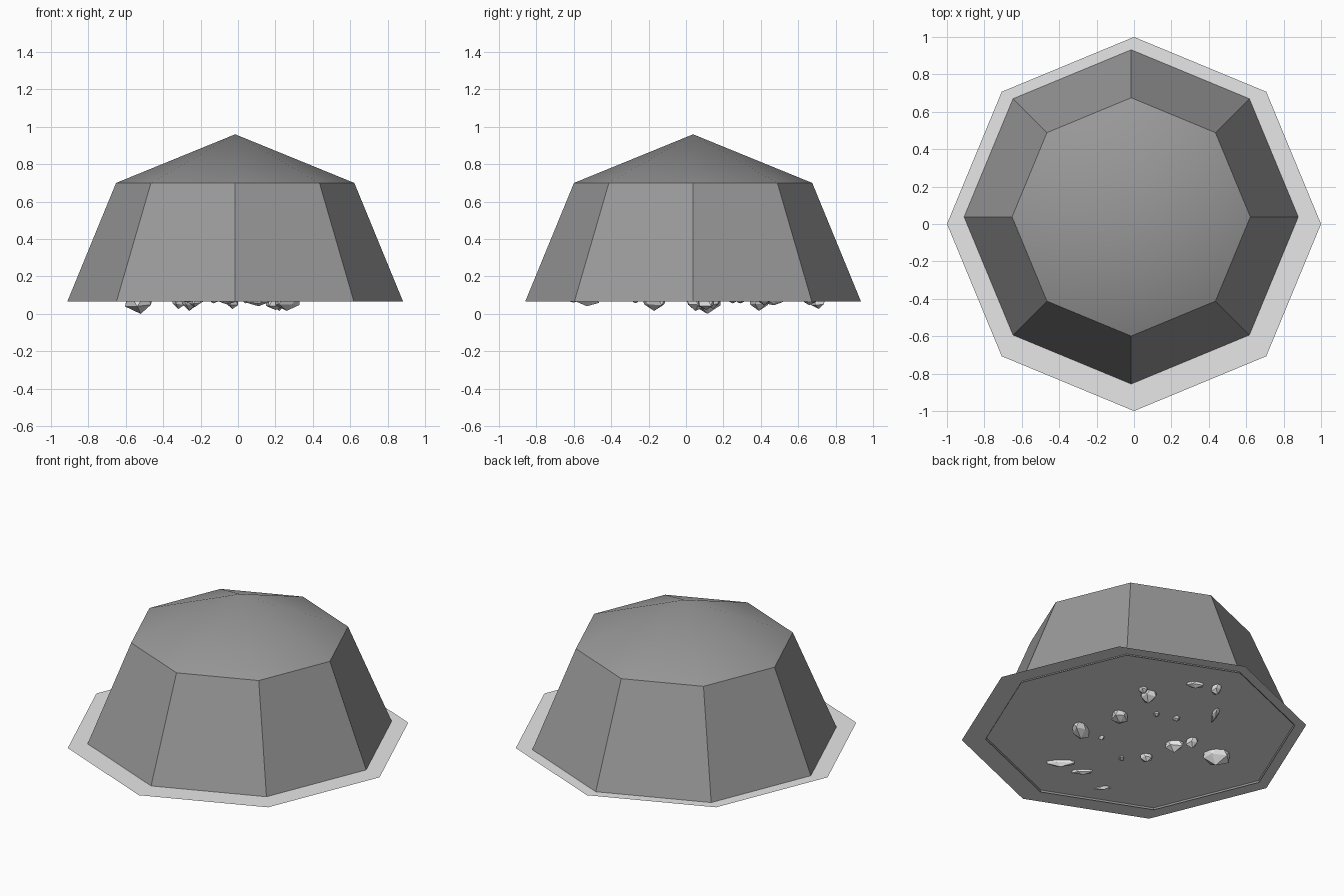
import bpy, bmesh, math, random
from mathutils import Vector, Matrix

old = bpy.data.objects.get("Cube")
if old:
    bpy.data.objects.remove(old, do_unlink=True)

random.seed(4)
SIDES = 8
BASE_Z = 0.076


def material(name, rgb):
    m = bpy.data.materials.new(name)
    m.use_nodes = True
    m.diffuse_color = (*rgb, 1)
    m.node_tree.nodes["Principled BSDF"].inputs["Base Color"].default_value = (*rgb, 1)
    return m


def make_object(name, bm, mat):
    bmesh.ops.recalc_face_normals(bm, faces=bm.faces)
    me = bpy.data.meshes.new(name)
    bm.to_mesh(me)
    bm.free()
    me.materials.append(mat)
    ob = bpy.data.objects.new(name, me)
    bpy.context.collection.objects.link(ob)
    return ob


def ring(bm, radius, z, cx=0.0, cy=0.0):
    step = 2 * math.pi / SIDES
    return [bm.verts.new((cx + radius * math.cos(i * step),
                          cy + radius * math.sin(i * step), z)) for i in range(SIDES)]


light_grey = material("light grey", (0.8, 0.8, 0.8))
dark_grey = material("dark grey", (0.32, 0.32, 0.32))

# Flat octagonal ground plate
bm = bmesh.new()
bm.faces.new(ring(bm, 1.0, BASE_Z))
make_object("base_plate", bm, light_grey)

# Octagonal shell, open below, with sloping walls and a shallow pointed roof
bm = bmesh.new()
cx, cy = -0.015, 0.038
low = ring(bm, 0.898, 0.065, cx, cy)
high = ring(bm, 0.637, 0.70, cx, cy)
apex = bm.verts.new((cx, cy, 0.96))
for i in range(SIDES):
    j = (i + 1) % SIDES
    bm.faces.new((low[i], low[j], high[j], high[i]))
    bm.faces.new((high[i], high[j], apex))
shell = make_object("dome_shell", bm, dark_grey)
bpy.ops.object.select_all(action='DESELECT')
shell.select_set(True)
bpy.context.view_layer.objects.active = shell
bpy.ops.object.shade_smooth_by_angle(angle=math.radians(30))

# Rough stones poking out under the plate: x, y, half length, half width, depth
stones = [
    (0.26, -0.17, 0.060, 0.100, 0.060), (0.20, 0.11, 0.050, 0.060, 0.055),
    (0.22, 0.39, 0.055, 0.060, 0.060), (0.28, 0.42, 0.030, 0.040, 0.030),
    (0.09, 0.66, 0.070, 0.030, 0.030), (-0.03, 0.71, 0.035, 0.050, 0.050),
    (0.11, -0.53, 0.100, 0.025, 0.035), (-0.06, -0.53, 0.080, 0.025, 0.025),
    (-0.23, -0.16, 0.050, 0.040, 0.040), (-0.26, 0.05, 0.065, 0.050, 0.060),
    (-0.32, 0.145, 0.040, 0.050, 0.050), (-0.52, 0.115, 0.095, 0.070, 0.076),
    (-0.22, 0.47, 0.020, 0.080, 0.030), (-0.27, -0.60, 0.060, 0.015, 0.015),
    (0.04, 0.25, 0.022, 0.025, 0.020), (-0.08, 0.29, 0.022, 0.025, 0.020),
    (-0.13, -0.27, 0.018, 0.030, 0.020), (0.11, -0.16, 0.018, 0.020, 0.020),
]
for n, (x, y, length, width, depth) in enumerate(stones, 1):
    bm = bmesh.new()
    bmesh.ops.create_icosphere(bm, subdivisions=1, radius=1)
    for v in bm.verts:
        v.co *= random.uniform(0.75, 1.15)
    lowest = min(v.co.z for v in bm.verts)
    for v in bm.verts:
        v.co = Vector((v.co.x * length, v.co.y * width, -v.co.z / lowest * depth))
    turn = math.radians(140 + random.uniform(-12, 12))
    bm.transform(Matrix.Translation((x, y, BASE_Z)) @ Matrix.Rotation(turn, 4, 'Z'))
    make_object(f"stone_{n}", bm, light_grey)
